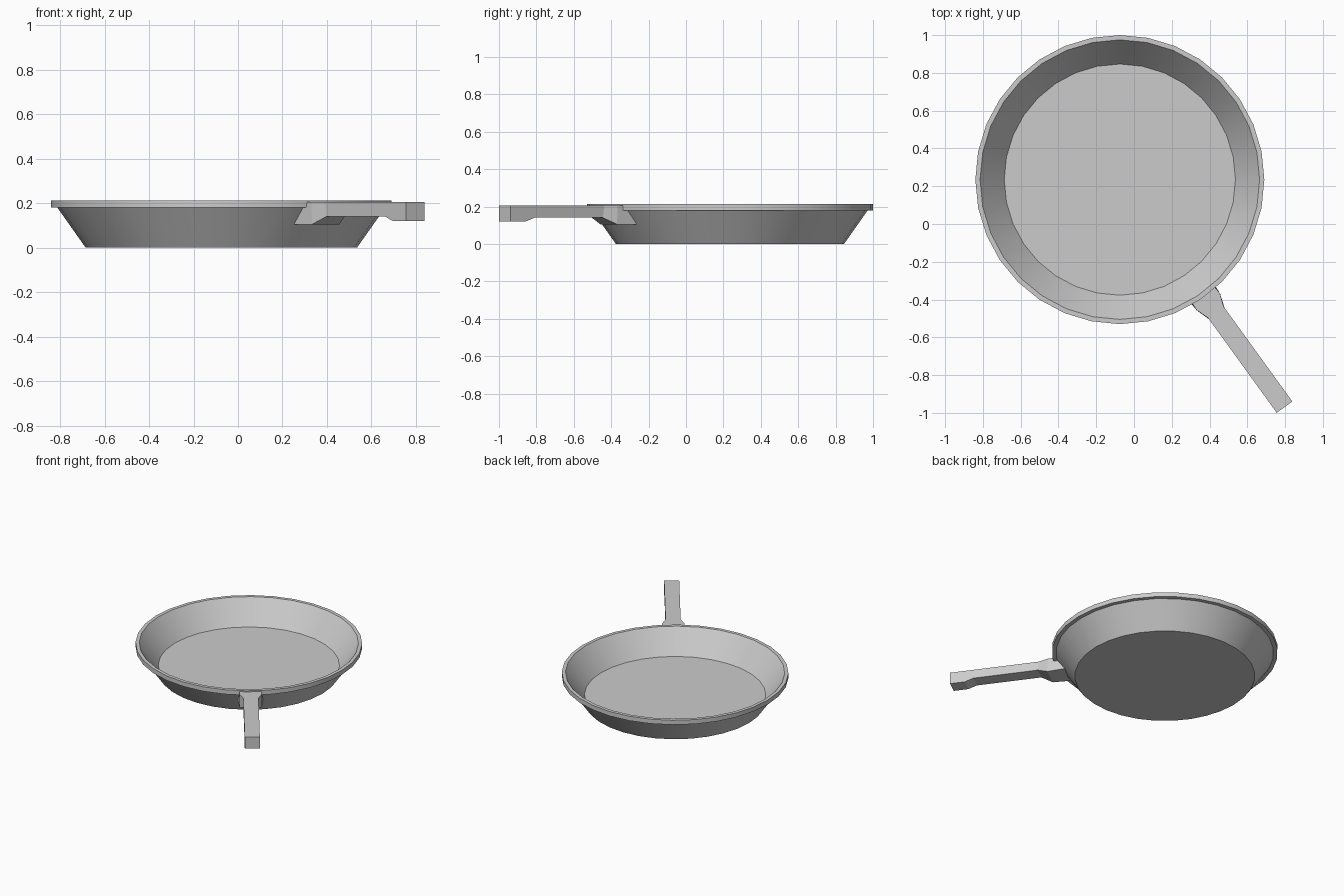
import bpy, bmesh, math
from mathutils import Vector

cube = bpy.data.objects.get("Cube")
if cube:
    bpy.data.objects.remove(cube, do_unlink=True)

CENTRE = Vector((-0.075, 0.235, 0))
HANDLE_ANGLE = math.radians(-54.1)
SIDES = 32

# One plain grey metal
metal = bpy.data.materials.new("grey metal")
metal.use_nodes = True
grey = (0.6, 0.6, 0.6, 1)
metal.diffuse_color = grey
metal.node_tree.nodes["Principled BSDF"].inputs["Base Color"].default_value = grey


def finish(name, bm, smooth_angle):
    bmesh.ops.recalc_face_normals(bm, faces=bm.faces)
    mesh = bpy.data.meshes.new(name)
    bm.to_mesh(mesh)
    bm.free()
    mesh.materials.append(metal)
    obj = bpy.data.objects.new(name, mesh)
    bpy.context.collection.objects.link(obj)
    obj.location = CENTRE
    bpy.ops.object.select_all(action='DESELECT')
    obj.select_set(True)
    bpy.context.view_layer.objects.active = obj
    bpy.ops.object.shade_smooth_by_angle(angle=math.radians(smooth_angle))
    return obj


def bridge(bm, rings):
    """Join successive rings with quads and cap both ends."""
    for low, high in zip(rings, rings[1:]):
        n = len(low)
        for i in range(n):
            j = (i + 1) % n
            bm.faces.new((low[i], low[j], high[j], high[i]))
    bm.faces.new(rings[0])
    bm.faces.new(rings[-1])


# Pan: base, sloping outer wall, rim lip, inner wall, cooking floor (radius, z)
profile = [(0.61, 0), (0.737, 0.18), (0.765, 0.18), (0.765, 0.213),
           (0.74, 0.213), (0.612, 0.047)]
bm = bmesh.new()
rings = []
for radius, z in profile:
    angles = [math.tau * i / SIDES for i in range(SIDES)]
    rings.append([bm.verts.new((radius * math.cos(a), radius * math.sin(a), z))
                  for a in angles])
bridge(bm, rings)
finish("pan_body", bm, 30)

# Handle sections: top distance, bottom distance, top and bottom half width, bottom z
TOP = 0.205
sections = [(0.75, 0.675, 0.073, 0.085, 0.105),
            (0.797, 0.80, 0.076, 0.076, 0.105),
            (0.867, 0.875, 0.051, 0.051, 0.14),
            (1.326, 1.326, 0.051, 0.051, 0.14),
            (1.385, 1.385, 0.051, 0.051, 0.12),
            (1.487, 1.487, 0.051, 0.051, 0.12)]
bm = bmesh.new()
rings = []
for top_r, low_r, top_w, low_w, low_z in sections:
    corners = [(top_r, -top_w, TOP), (top_r, top_w, TOP),
               (low_r, low_w, low_z), (low_r, -low_w, low_z)]
    rings.append([bm.verts.new(c) for c in corners])
bridge(bm, rings)
handle = finish("handle", bm, 10)
handle.rotation_euler.z = HANDLE_ANGLE
